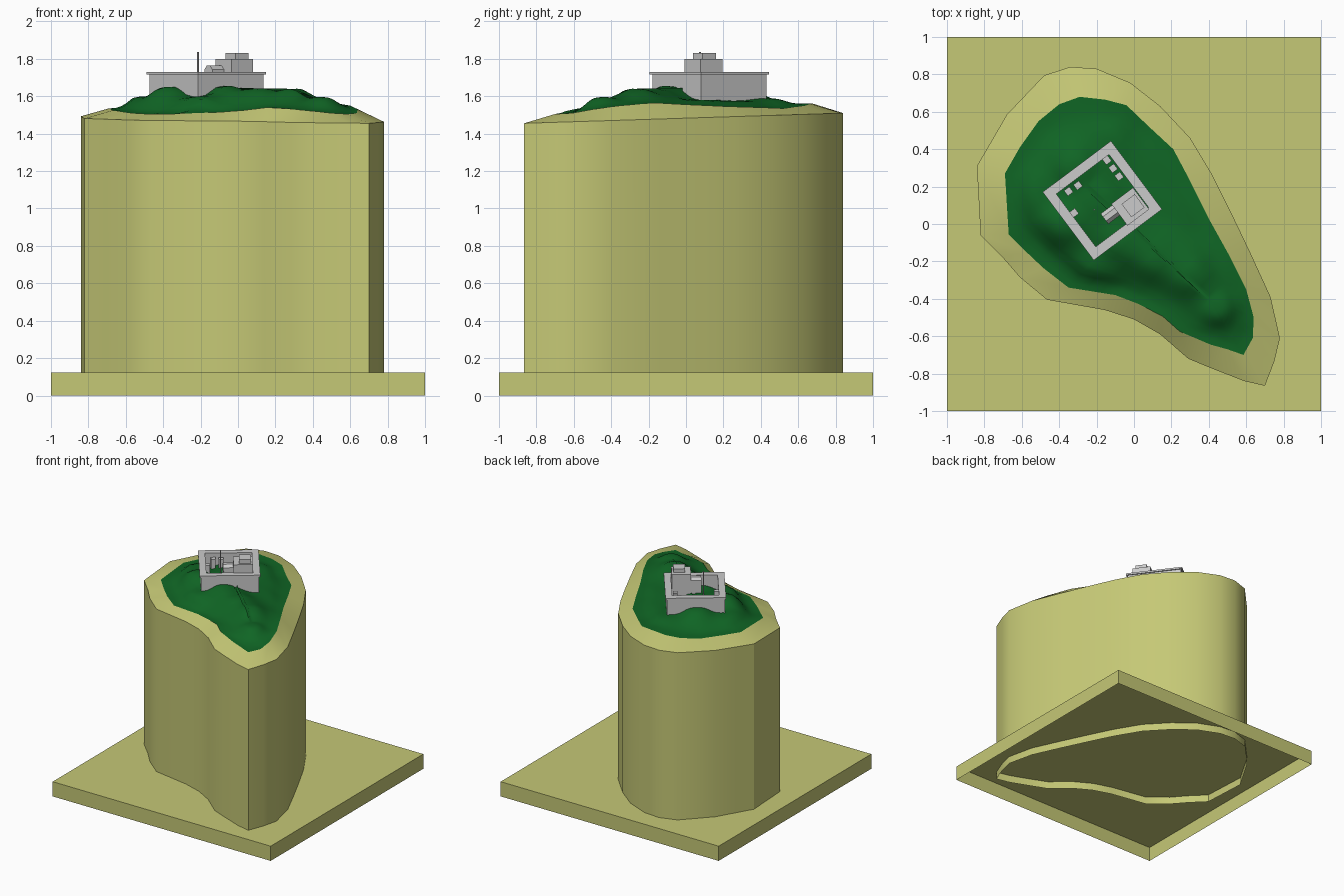
import bpy, bmesh, math
from mathutils import Vector, Matrix

if "Cube" in bpy.data.objects:
    bpy.data.objects.remove(bpy.data.objects["Cube"])

# clockwise outline of the cliff rim (x, y)
RIM = [(-.84, .31), (-.77, .43), (-.68, .585), (-.48, .795), (-.34, .84), (-.20, .83), (-.02, .755),
       (.14, .63), (.30, .46), (.42, .26), (.51, .08), (.62, -.15), (.73, -.39), (.78, -.61),
       (.75, -.735), (.70, -.865), (.59, -.84), (.41, -.77), (.29, -.72), (.14, -.59), (0, -.51),
       (-.155, -.46), (-.465, -.405), (-.61, -.285), (-.705, -.175), (-.82, -.06)]
# matching outline of the grass edge (x, y, z)
EDGE = [(-.69, .27, 1.535), (-.61, .41, 1.54), (-.51, .55, 1.54), (-.40, .64, 1.55), (-.29, .68, 1.56),
        (-.155, .665, 1.56), (-.04, .635, 1.55), (.075, .525, 1.535), (.21, .40, 1.54), (.30, .23, 1.545),
        (.41, .01, 1.555), (.51, -.17, 1.565), (.60, -.35, 1.55), (.64, -.50, 1.53), (.635, -.61, 1.51),
        (.585, -.70, 1.505), (.50, -.67, 1.51), (.41, -.645, 1.52), (.245, -.575, 1.535),
        (.155, -.495, 1.54), (.03, -.43, 1.525), (-.10, -.38, 1.515), (-.35, -.34, 1.505),
        (-.485, -.235, 1.505), (-.575, -.15, 1.51), (-.67, -.055, 1.525)]
# height samples on the hill
HILL = [(-.37, 0, 1.655), (-.07, -.1, 1.66), (.12, -.18, 1.645), (.3, -.27, 1.645), (.45, -.45, 1.60),
        (-.31, .3, 1.65), (-.17, .12, 1.65), (-.21, -.2, 1.60), (.15, .08, 1.58), (0, .26, 1.575),
        (-.13, .44, 1.59), (-.49, .17, 1.60)]


def material(name, col):
    m = bpy.data.materials.new(name)
    m.diffuse_color = (*col, 1)
    m.use_nodes = True
    m.node_tree.nodes["Principled BSDF"].inputs["Base Color"].default_value = m.diffuse_color
    return m


SAND = material("sand", (.56, .58, .18))
GRASS = material("grass", (.005, .13, .018))


def finish(name, bm, mat=None, smooth=None):
    me = bpy.data.meshes.new(name)
    bm.to_mesh(me)
    bm.free()
    ob = bpy.data.objects.new(name, me)
    bpy.context.collection.objects.link(ob)
    if mat:
        me.materials.append(mat)
    if smooth:
        bpy.ops.object.select_all(action='DESELECT')
        ob.select_set(True)
        bpy.context.view_layer.objects.active = ob
        bpy.ops.object.shade_smooth_by_angle(angle=math.radians(smooth))
    return ob


def loft(rings, cap=False, closed=False):
    """Skin counter-clockwise rings, listed from outer/lower to inner/upper."""
    bm = bmesh.new()
    vs = [[bm.verts.new(p) for p in r] for r in rings]
    n = len(vs[0])
    pairs = list(zip(vs, vs[1:])) + ([(vs[-1], vs[0])] if closed else [])
    for a, b in pairs:
        for i in range(n):
            j = (i + 1) % n
            bm.faces.new((a[i], a[j], b[j], b[i]))
    if cap:
        bm.faces.new(vs[-1])
    return bm


def square(h, z):
    return [(-h, -h, z), (h, -h, z), (h, h, z), (-h, h, z)]


# base plate, open underneath
finish("base_plate", loft([square(1, 0), square(1, .122)], cap=True), SAND)

# cliff walls and sloping sandy shoulder
rim = RIM[::-1]
edge = [Vector(p) for p in EDGE[::-1]]
finish("cliff", loft([[(x, y, .06) for x, y in rim],
                      [(x, y, 1.483 + .032 * y) for x, y in rim], edge]), SAND, 30)


# grassy hill: rings shrinking from the edge to a spine
def height(p):
    total = weight = 0
    for x, y, z in EDGE + HILL:
        w = 1 / (math.hypot(p.x - x, p.y - y) ** 3 + 1e-4)
        total += w * z
        weight += w
    return total / weight


A, B = Vector((-.25, .2, 0)), Vector((.4, -.4, 0))
border = [edge[i].lerp(edge[(i + 1) % len(edge)], k / 3) for i in range(len(edge)) for k in range(3)]
rings, STEPS = [border], 14
for s in range(1, STEPS + 1):
    ring = []
    for p in border:
        f = min(1, max(0, (p.xy - A.xy).dot((B - A).xy) / (B - A).length_squared))
        q = p.lerp(A.lerp(B, f), .97 * s / STEPS)
        blend = min(1, s / 4)
        q.z = p.z * (1 - blend) + height(q) * blend
        ring.append(q)
    rings.append(ring)
hill = loft(rings)
last = [e for e in hill.edges if e.is_boundary and
        all((v.co - r).length > 1e-4 for v in e.verts for r in border)]
bmesh.ops.remove_doubles(hill, verts=list({v for e in last for v in e.verts}), dist=.0005)
bmesh.ops.holes_fill(hill, edges=[e for e in hill.edges if e.is_boundary and e.verts[0].co.z > 1.57], sides=0)
finish("grass_hill", hill, GRASS, 60)

# fort, built in its own rotated frame
FORT = Matrix.Translation((-.169, .125, 0)) @ Matrix.Rotation(math.radians(36.8), 4, 'Z')


def place(ob):
    ob.matrix_world = FORT
    return ob


def box(name, u, v, du, dv, z0, z1):
    bm = bmesh.new()
    bmesh.ops.create_cube(bm, size=1, matrix=Matrix.Translation((u, v, (z0 + z1) / 2)) @
                          Matrix.Diagonal((du, dv, z1 - z0, 1)))
    return place(finish(name, bm))


# perimeter wall with a thin overhanging coping
place(finish("fort_wall", loft([square(.218, 1.54), square(.218, 1.715), square(.228, 1.715),
                                square(.228, 1.73), square(.176, 1.73), square(.176, 1.54)], closed=True)))

# stepped tower
box("tower", .1, -.115, .145, .145, 1.56, 1.80)
box("tower_top", .115, -.12, .088, .088, 1.80, 1.832)

# rounded annex beside the tower
bm = bmesh.new()
bmesh.ops.create_cone(bm, cap_ends=True, segments=8, radius1=.037, radius2=.037, depth=.09,
                      matrix=Matrix.Translation((-.005, -.085, 1.73)) @ Matrix.Rotation(math.pi / 2, 4, 'Y')
                      @ Matrix.Rotation(math.pi / 8, 4, 'Z'))
place(finish("annex_roof", bm))
box("annex_base", -.005, -.085, .09, .068, 1.58, 1.73)

# yard huts
for i, (u, v) in enumerate([(.149, .158), (.149, .104), (.149, .05), (-.115, .148), (-.056, .143), (-.16, .038)]):
    box(f"hut_{i + 1}", u, v, .036, .036, 1.56, 1.70)

# mast
box("mast", -.065, -.013, .007, .007, 1.58, 1.837)
